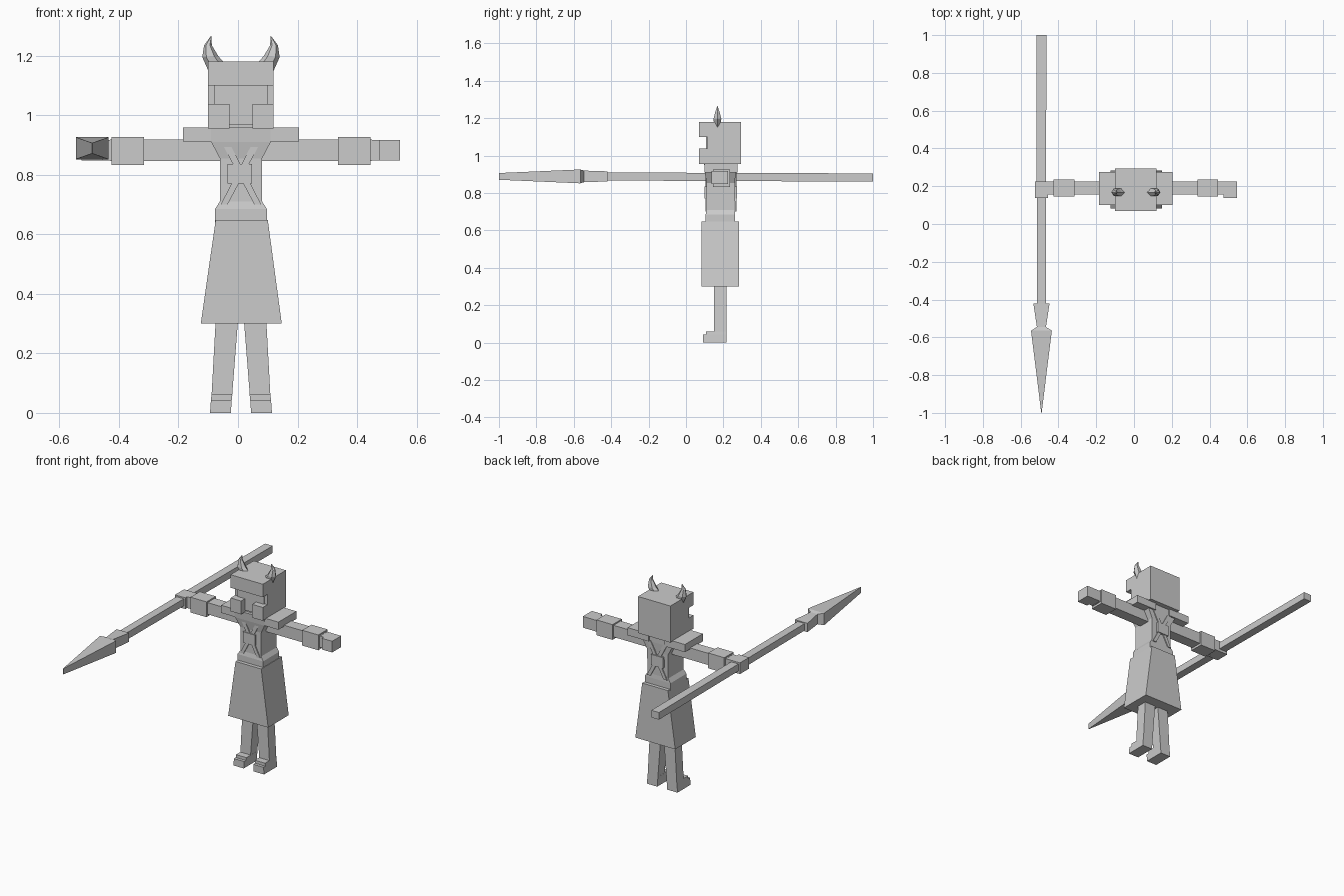
import bpy, bmesh, math
from mathutils import Vector

if "Cube" in bpy.data.objects:
    bpy.data.objects.remove(bpy.data.objects["Cube"])

grey = bpy.data.materials.new("plain grey")
grey.diffuse_color = (0.6, 0.6, 0.6, 1)
grey.use_nodes = True
grey.node_tree.nodes["Principled BSDF"].inputs["Base Color"].default_value = grey.diffuse_color
CX = 0.01  # body centre line


def finish(name, bm):
    bmesh.ops.recalc_face_normals(bm, faces=bm.faces)
    mesh = bpy.data.meshes.new(name)
    bm.to_mesh(mesh)
    bm.free()
    mesh.materials.append(grey)
    obj = bpy.data.objects.new(name, mesh)
    bpy.context.collection.objects.link(obj)
    return obj


def loft(name, rings):
    """Skin a list of equally sized point rings and cap both ends."""
    bm = bmesh.new()
    loops = [[bm.verts.new(p) for p in ring] for ring in rings]
    n = len(loops[0])
    for a, b in zip(loops, loops[1:]):
        for i in range(n):
            j = (i + 1) % n
            bm.faces.new((a[i], a[j], b[j], b[i]))
    bm.faces.new(loops[0])
    bm.faces.new(loops[-1])
    return finish(name, bm)


def rect_z(x0, x1, y0, y1, z):
    return [(x0, y0, z), (x1, y0, z), (x1, y1, z), (x0, y1, z)]


def rect_y(x0, x1, z0, z1, y):
    return [(x0, y, z0), (x1, y, z0), (x1, y, z1), (x0, y, z1)]


def box(name, x0, x1, y0, y1, z0, z1):
    return loft(name, [rect_z(x0, x1, y0, y1, z0), rect_z(x0, x1, y0, y1, z1)])


def prism(name, a, b, mirror=False):
    """Loft between two rings, optionally reflected across the body centre."""
    if mirror:
        a, b = ([(2 * CX - x, y, z) for x, y, z in r] for r in (a, b))
    return loft(name, [a, b])


# Helmet: rear shell, brow, and a recessed face behind the slot
box("helmet_shell", -0.10, 0.12, 0.115, 0.295, 0.955, 1.18)
box("helmet_brow", -0.10, 0.12, 0.07, 0.115, 1.10, 1.18)
box("face", -0.08, 0.10, 0.108, 0.116, 0.967, 1.10)

# Skirt and torso with a belt flare and broad chest
loft("skirt", [rect_z(-0.125, 0.147, 0.083, 0.283, 0.30),
               rect_z(-0.075, 0.10, 0.083, 0.283, 0.648)])
loft("torso", [rect_z(CX - w, CX + w, y0, y1, z) for w, y0, y1, z in (
    (0.087, 0.105, 0.262, 0.64), (0.087, 0.105, 0.262, 0.685),
    (0.071, 0.11, 0.26, 0.71), (0.071, 0.11, 0.262, 0.855),
    (0.10, 0.10, 0.265, 0.91), (0.10, 0.097, 0.265, 0.958))])

# Chest and back buckles with crossing straps
for name, y0, y1, ys in (("chest", 0.098, 0.115, 0.106),
                         ("back", 0.255, 0.274, 0.266)):
    box(name + "_buckle", -0.035, 0.047, y0, y1, 0.77, 0.836)
    for s in (-1, 1):
        p = [(CX + s * (0.055 + dx), z) for dx, z in ((-0.012, 0.915), (0.014, 0.915))]
        q = [(CX - s * 0.045, 0.70), (CX - s * 0.068, 0.70)]
        ring = p + q
        loft(name + "_strap", [[(x, ys - 0.003, z) for x, z in ring],
                               [(x, ys + 0.003, z) for x, z in ring]])

# Horn cross-sections: outer x,z / inner x,z / half depth
HORN = ((-0.100, 1.150, -0.045, 1.175, 0.020),
        (-0.120, 1.195, -0.066, 1.198, 0.024),
        (-0.114, 1.235, -0.088, 1.235, 0.013),
        (-0.091, 1.266, -0.089, 1.265, 0.001))

for side, m in (("right", False), ("left", True)):
    def mx(x):
        return 2 * CX - x if m else x

    def sidebox(name, x0, x1, *rest):
        a, b = sorted((mx(x0), mx(x1)))
        box(f"{side}_{name}", a, b, *rest)

    # Curved horn
    rings = []
    for ox, oz, ix, iz, d in HORN:
        c = Vector(((ox + ix) / 2, 0.168, (oz + iz) / 2))
        r = Vector(((ox - ix) / 2, 0, (oz - iz) / 2))
        ring = []
        for k in range(6):
            t = math.tau * k / 6
            p = c + r * math.cos(t) + Vector((0, d * math.sin(t), 0))
            ring.append((mx(p.x), p.y, p.z))
        rings.append(ring)
    loft(side + "_horn", rings)

    # Cheek guard, shoulder plate, arm and bracer
    sidebox("cheek_guard", -0.10, -0.028, 0.07, 0.115, 0.955, 1.037)
    sidebox("shoulder_plate", -0.185, -0.042, 0.10, 0.275, 0.911, 0.958)
    sidebox("arm", -0.43, -0.05, 0.155, 0.225, 0.846, 0.918)
    sidebox("bracer", -0.425, -0.316, 0.145, 0.235, 0.832, 0.926)
    sidebox("hand", -0.525, -0.42, 0.155, 0.225, 0.848, 0.917)
    sidebox("thumb", -0.525, -0.455, 0.137, 0.156, 0.848, 0.917)

    # Leg and stepped boot, leaning slightly outward
    prism(side + "_leg", rect_z(-0.089, -0.020, 0.15, 0.217, 0.055),
          rect_z(-0.075, 0.0, 0.15, 0.217, 0.31), m)
    prism(side + "_foot", rect_z(-0.094, -0.024, 0.09, 0.217, 0.0),
          rect_z(-0.091, -0.021, 0.09, 0.217, 0.043), m)
    prism(side + "_boot_step", rect_z(-0.091, -0.021, 0.108, 0.217, 0.043),
          rect_z(-0.089, -0.019, 0.108, 0.217, 0.061), m)

# Spear: long shaft, tapering socket and a wedge blade
SX = -0.49
loft("spear_shaft", [rect_y(SX - 0.026, SX + 0.026, 0.861, 0.905, 1.0),
                     rect_y(SX - 0.024, SX + 0.024, 0.867, 0.91, -0.42)])
loft("spear_head", [rect_y(SX - w, SX + w, 0.889 - h, 0.889 + h, y)
                    for w, h, y in ((0.043, 0.027, -0.42), (0.024, 0.031, -0.545),
                                    (0.055, 0.037, -0.565), (0.001, 0.018, -1.0))])
